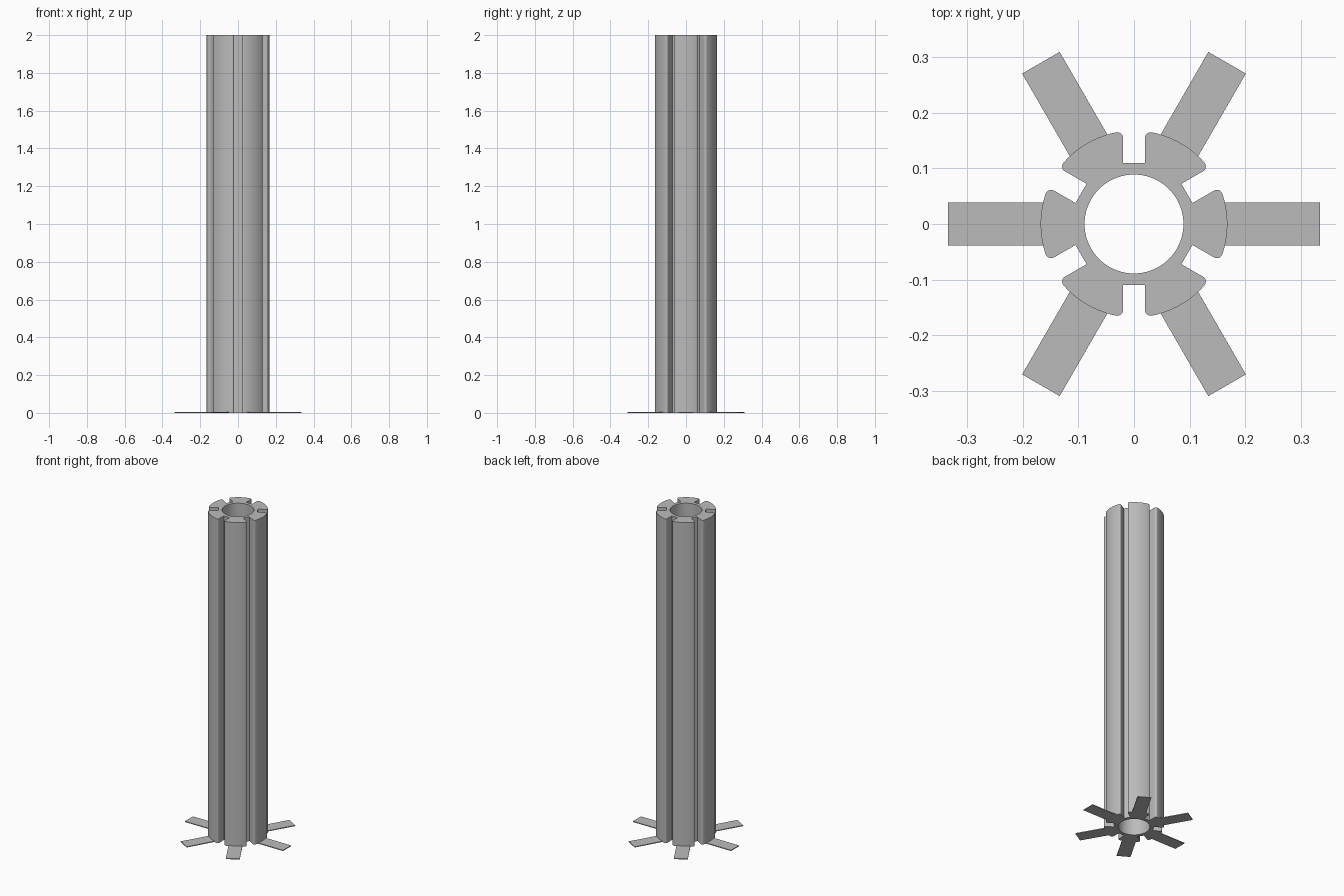
import bpy, bmesh
from math import cos, sin, pi, atan2, sqrt, radians
from mathutils import Matrix, Vector

cube = bpy.data.objects.get("Cube")
if cube:
    bpy.data.objects.remove(cube, do_unlink=True)

HEIGHT, OUTER, BORE = 2.0, 0.168, 0.089
SLOT_HALF, SLOT_FLOOR, FILLET = 0.02, 0.11, 0.01
ARM_END, ARM_HALF, ARM_THICK = 0.335, 0.039, 0.005

grey = bpy.data.materials.new("Plain grey")
grey.use_nodes = True
colour = (0.5, 0.5, 0.5, 1)
grey.diffuse_color = colour
grey.node_tree.nodes["Principled BSDF"].inputs["Base Color"].default_value = colour


def finish(name, bm):
    bmesh.ops.recalc_face_normals(bm, faces=bm.faces)
    mesh = bpy.data.meshes.new(name)
    bm.to_mesh(mesh)
    bm.free()
    mesh.materials.append(grey)
    obj = bpy.data.objects.new(name, mesh)
    bpy.context.collection.objects.link(obj)
    return obj


def polar(radius, angle):
    return Vector((radius * cos(angle), radius * sin(angle), 0))


def slot_and_tooth():
    """One slot along +x followed by the outer arc of the next tooth."""
    across = SLOT_HALF + FILLET
    centre = Vector((sqrt((OUTER - FILLET) ** 2 - across ** 2), across, 0))
    lean = atan2(centre.y, centre.x)
    # Upper slot lip, rounded from the slot wall to the outer arc
    lip = [centre + polar(FILLET, -pi / 2 + (lean + pi / 2) * i / 8) for i in range(9)]
    lower = [Vector((p.x, -p.y, 0)) for p in reversed(lip)]
    floor = [Vector((SLOT_FLOOR, s * SLOT_HALF, 0)) for s in (-1, 1)]
    span = pi / 3 - 2 * lean
    arc = [polar(OUTER, lean + span * i / 16) for i in range(1, 16)]
    return lower + floor + lip + arc


# Slotted tube
bm = bmesh.new()
outline = []
for k in range(6):
    turn = Matrix.Rotation(pi / 6 + k * pi / 3, 3, "Z")
    outline += [turn @ p for p in slot_and_tooth()]
bore = [polar(BORE, 2 * pi * i / 72) for i in range(72)]
edges = []
for loop in (outline, bore):
    verts = [bm.verts.new(p) for p in loop]
    edges += [bm.edges.new((verts[i - 1], verts[i])) for i in range(len(verts))]
bmesh.ops.triangle_fill(bm, edges=edges, use_beauty=True)
extruded = bmesh.ops.extrude_face_region(bm, geom=bm.faces[:], use_keep_orig=True)
top = [g for g in extruded["geom"] if isinstance(g, bmesh.types.BMVert)]
bmesh.ops.translate(bm, verts=top, vec=(0, 0, HEIGHT))
tube = finish("slotted_tube", bm)
bpy.ops.object.select_all(action="DESELECT")
tube.select_set(True)
bpy.context.view_layer.objects.active = tube
bpy.ops.object.shade_smooth_by_angle(angle=radians(30))

# Thin flat arms around the base, one under each tooth
inner = OUTER - 0.008
for k in range(6):
    bm = bmesh.new()
    bmesh.ops.create_cube(bm, size=1)
    bmesh.ops.scale(bm, verts=bm.verts, vec=(ARM_END - inner, 2 * ARM_HALF, ARM_THICK))
    bmesh.ops.translate(bm, verts=bm.verts, vec=((ARM_END + inner) / 2, 0, ARM_THICK / 2))
    bmesh.ops.rotate(bm, verts=bm.verts, cent=(0, 0, 0), matrix=Matrix.Rotation(k * pi / 3, 3, "Z"))
    finish(f"base_arm_{k + 1}", bm)
